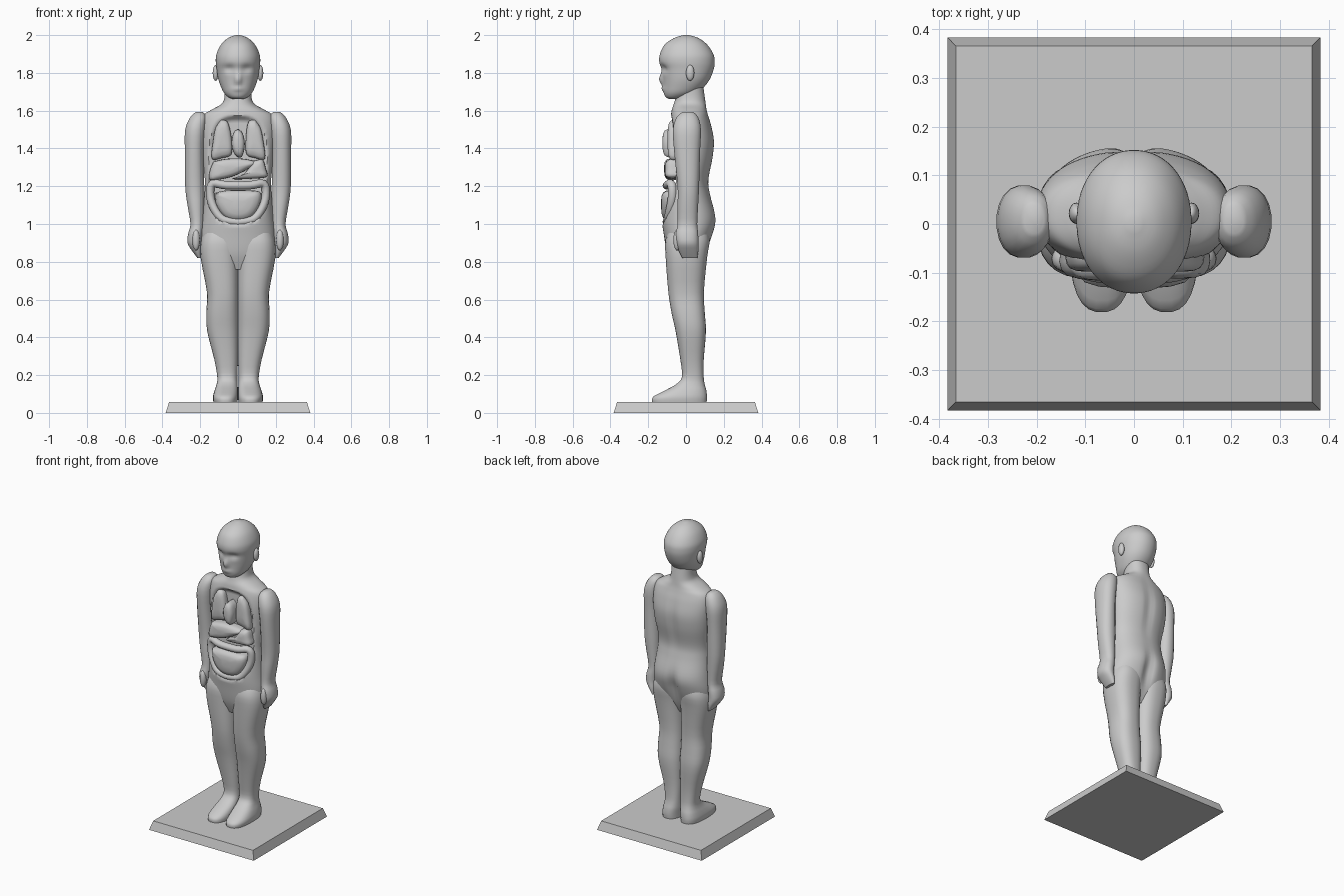
import bpy, bmesh, math

mat = bpy.data.materials.new("plain_grey")
mat.diffuse_color = (0.6, 0.6, 0.6, 1)


def finish(name, bm, angle=50):
    bmesh.ops.recalc_face_normals(bm, faces=bm.faces)
    me = bpy.data.meshes.new(name)
    bm.to_mesh(me)
    bm.free()
    ob = bpy.data.objects.new(name, me)
    bpy.context.collection.objects.link(ob)
    me.materials.append(mat)
    bpy.ops.object.select_all(action='DESELECT')
    ob.select_set(True)
    bpy.context.view_layer.objects.active = ob
    bpy.ops.object.shade_smooth_by_angle(angle=math.radians(angle))
    return ob


def spline(rows, steps):
    """Smoothly interpolate rows of numbers (Catmull-Rom)."""
    out = []
    for i in range(len(rows) - 1):
        a, b = rows[max(i - 1, 0)], rows[i]
        c, d = rows[i + 1], rows[min(i + 2, len(rows) - 1)]
        for k in range(steps):
            t = k / steps
            out.append([0.5 * (2 * q + (r - p) * t + (2 * p - 5 * q + 4 * r - s) * t * t
                               + (3 * q - p - 3 * r + s) * t ** 3)
                        for p, q, r, s in zip(a, b, c, d)])
    return out + [list(rows[-1])]


def bridge(bm, rings):
    """Skin closed rings of points and cap both ends."""
    vs = [[bm.verts.new(p) for p in ring] for ring in rings]
    n = len(vs[0])
    for a, b in zip(vs, vs[1:]):
        for i in range(n):
            j = (i + 1) % n
            bm.faces.new((a[i], a[j], b[j], b[i]))
    bm.faces.new(vs[0])
    bm.faces.new(vs[-1])


def loft(name, rows, n=24, steps=3, power=2.0, side=1, shape=None):
    """Rows are (z, x0, x1, y0, y1): rounded cross-sections up the part."""
    bm = bmesh.new()
    rings = []
    for z, x0, x1, y0, y1 in spline(rows, steps):
        ring = []
        for i in range(n):
            a = 2 * math.pi * (i + 0.5) / n
            c, s = math.cos(a), math.sin(a)
            x = math.copysign(abs(c) ** (2 / power), c) * (x1 - x0) / 2 + (x0 + x1) / 2
            y = math.copysign(abs(s) ** (2 / power), s) * (y1 - y0) / 2 + (y0 + y1) / 2
            if shape:
                y = shape(x, y, z)
            ring.append((x * side, y, z))
        rings.append(ring)
    bridge(bm, rings)
    return finish(name, bm)


def ball(name, loc, size, n=16):
    bm = bmesh.new()
    bmesh.ops.create_uvsphere(bm, u_segments=n, v_segments=n // 2 + 2, radius=1)
    for v in bm.verts:
        v.co = [v.co[i] * size[i] + loc[i] for i in range(3)]
    return finish(name, bm)


def pillow(name, outline, back, front):
    """Domed organ from a smooth front outline of (x, z) points."""
    pts = spline(outline + outline[:1], 4)[:-1]
    cx = sum(p[0] for p in pts) / len(pts)
    cz = sum(p[1] for p in pts) / len(pts)
    bm = bmesh.new()
    rings = []
    for scale, t in ((0.96, 0), (1, 0.45), (0.96, 0.68), (0.84, 0.86), (0.6, 0.96), (0.25, 1)):
        rings.append([(cx + (x - cx) * scale, back + (front - back) * t,
                       cz + (z - cz) * scale) for x, z in pts])
    bridge(bm, rings)
    return finish(name, bm)


def bump(x, z, cx, cz, wx, wz):
    return math.exp(-((x - cx) / wx) ** 2 - ((z - cz) / wz) ** 2)


# Display base with sloping sides
bm = bmesh.new()
bridge(bm, [[(sx * h, sy * h, z) for sx, sy in ((-1, -1), (1, -1), (1, 1), (-1, 1))]
            for h, z in ((0.383, 0), (0.365, 0.057))])
finish("base", bm, 30)


# Torso and neck, with the open front cavity and the seat crease
def torso_shape(x, y, z):
    if y < 0:
        e = abs(x / 0.158) ** 3 + abs((z - 1.29) / 0.285) ** 3
        t = min(max((1 - e) * 4, 0), 1)
        if y < -0.05:
            y += t * (-0.05 - y)
    else:
        y -= 0.03 * bump(x, z, 0, 0.95, 0.03, 0.1)
        y -= 0.012 * bump(x, z, 0, 1.38, 0.025, 0.15)
    return y


torso = [(0.76, 0.15, -0.07, 0.06), (0.84, 0.188, -0.1, 0.1), (0.94, 0.198, -0.117, 0.142),
         (1.03, 0.19, -0.128, 0.16), (1.15, 0.178, -0.12, 0.13), (1.23, 0.175, -0.105, 0.12),
         (1.35, 0.19, -0.1, 0.143), (1.44, 0.198, -0.1, 0.15), (1.52, 0.2, -0.09, 0.135),
         (1.575, 0.185, -0.08, 0.118), (1.605, 0.14, -0.075, 0.11), (1.635, 0.088, -0.065, 0.105),
         (1.67, 0.072, -0.055, 0.1), (1.74, 0.07, -0.04, 0.09)]
loft("torso", [(z, -r, r, a, b) for z, r, a, b in torso], 64, 5, 2.25, shape=torso_shape)


# Head with eye sockets, nose and lips
def face_shape(x, y, z):
    if y < -0.04:
        y += 0.016 * bump(abs(x), z, 0.045, 1.822, 0.028, 0.02)
        y -= 0.024 * bump(x, z, 0, 1.765, 0.016, 0.03)
        y -= 0.009 * bump(x, z, 0, 1.715, 0.03, 0.012)
    return y


head = [(1.662, 0.03, -0.09, -0.03), (1.672, 0.052, -0.108, 0.01), (1.695, 0.075, -0.118, 0.06),
        (1.73, 0.092, -0.12, 0.1), (1.77, 0.105, -0.123, 0.128), (1.82, 0.113, -0.132, 0.147),
        (1.86, 0.118, -0.142, 0.152), (1.9, 0.114, -0.138, 0.145), (1.95, 0.09, -0.113, 0.112),
        (1.985, 0.052, -0.062, 0.065), (2.0, 0.012, -0.012, 0.015)]
loft("head", [(z, -r, r, a, b) for z, r, a, b in head], 56, 4, 2.1, shape=face_shape)

# Paired limbs; each row is z, inner x, outer x, front y, back y
arm = [(0.82, 0.195, 0.215, -0.02, 0.06), (0.86, 0.19, 0.245, -0.04, 0.066),
       (0.9, 0.19, 0.268, -0.05, 0.066), (0.95, 0.185, 0.264, -0.055, 0.065),
       (1.0, 0.18, 0.252, -0.045, 0.06), (1.1, 0.178, 0.268, -0.045, 0.065),
       (1.2, 0.178, 0.28, -0.045, 0.07), (1.38, 0.18, 0.282, -0.063, 0.075),
       (1.5, 0.17, 0.28, -0.07, 0.08), (1.565, 0.165, 0.253, -0.05, 0.065),
       (1.592, 0.185, 0.225, -0.02, 0.04)]
leg = [(0.056, 0.002, 0.13, -0.18, 0.11), (0.085, 0, 0.133, -0.175, 0.112),
       (0.12, 0, 0.124, -0.11, 0.108), (0.15, 0.002, 0.114, -0.055, 0.1),
       (0.19, 0.003, 0.11, -0.022, 0.094), (0.28, 0, 0.125, -0.03, 0.094),
       (0.43, -0.003, 0.163, -0.055, 0.106), (0.53, -0.003, 0.168, -0.077, 0.1),
       (0.64, -0.003, 0.165, -0.094, 0.095), (0.82, -0.004, 0.198, -0.108, 0.112),
       (0.92, -0.004, 0.195, -0.108, 0.125), (1.0, 0.02, 0.16, -0.07, 0.1)]
for side, word in ((-1, "right"), (1, "left")):
    loft(word + "_arm", arm, 20, 3, 2.2, side)
    loft(word + "_leg", leg, 28, 3, 2.5, side)
    ball(word + "_thumb", (side * 0.222, -0.047, 0.915), (0.02, 0.02, 0.055))
    ball(word + "_ear", (side * 0.118, 0.022, 1.8), (0.016, 0.022, 0.042))

# Chest organs
pillow("right_lung", [(-0.09, 1.55), (-0.055, 1.54), (-0.035, 1.46), (-0.035, 1.37),
                      (-0.085, 1.35), (-0.138, 1.345), (-0.132, 1.44), (-0.118, 1.51)],
       -0.045, -0.098)
pillow("left_lung", [(0.09, 1.55), (0.055, 1.54), (0.042, 1.46), (0.045, 1.37),
                     (0.09, 1.35), (0.142, 1.345), (0.134, 1.44), (0.118, 1.51)],
       -0.045, -0.098)
pillow("heart", [(0, 1.505), (0.025, 1.48), (0.036, 1.42), (0.02, 1.355),
                 (-0.015, 1.365), (-0.034, 1.42), (-0.025, 1.48)], -0.045, -0.125)

# Belly organs
pillow("liver", [(-0.13, 1.33), (-0.06, 1.345), (0.03, 1.345), (0.1, 1.325), (0.05, 1.29),
                 (-0.02, 1.255), (-0.1, 1.235), (-0.15, 1.235), (-0.148, 1.285)],
       -0.045, -0.116)
pillow("stomach", [(0.085, 1.335), (0.13, 1.34), (0.148, 1.29), (0.152, 1.25), (0.08, 1.24),
                   (-0.03, 1.238), (0.03, 1.265)], -0.045, -0.112)
pillow("small_intestine", [(-0.12, 1.165), (-0.06, 1.178), (0.06, 1.178), (0.12, 1.165),
                           (0.115, 1.1), (0.07, 1.035), (0, 1.015), (-0.07, 1.035),
                           (-0.115, 1.1)], -0.045, -0.132)

# Large intestine: a tube framing the small intestine
path = spline([(0.0, 1.01), (-0.08, 1.025), (-0.125, 1.08), (-0.147, 1.15), (-0.135, 1.212),
               (-0.06, 1.205), (0.06, 1.205), (0.135, 1.212), (0.147, 1.15), (0.125, 1.08),
               (0.08, 1.025), (0.0, 1.01)], 4)
bm = bmesh.new()
rings = []
for i, (x, z) in enumerate(path):
    p, q = path[max(i - 1, 0)], path[min(i + 1, len(path) - 1)]
    dx, dz = q[0] - p[0], q[1] - p[1]
    d = math.hypot(dx, dz)
    yc = -0.1 + 0.03 * (abs(x) / 0.15) ** 3
    rings.append([(x - dz / d * 0.022 * math.cos(a), yc + 0.024 * math.sin(a),
                   z + dx / d * 0.022 * math.cos(a))
                  for a in (2 * math.pi * k / 12 for k in range(12))])
bridge(bm, rings)
finish("large_intestine", bm)
